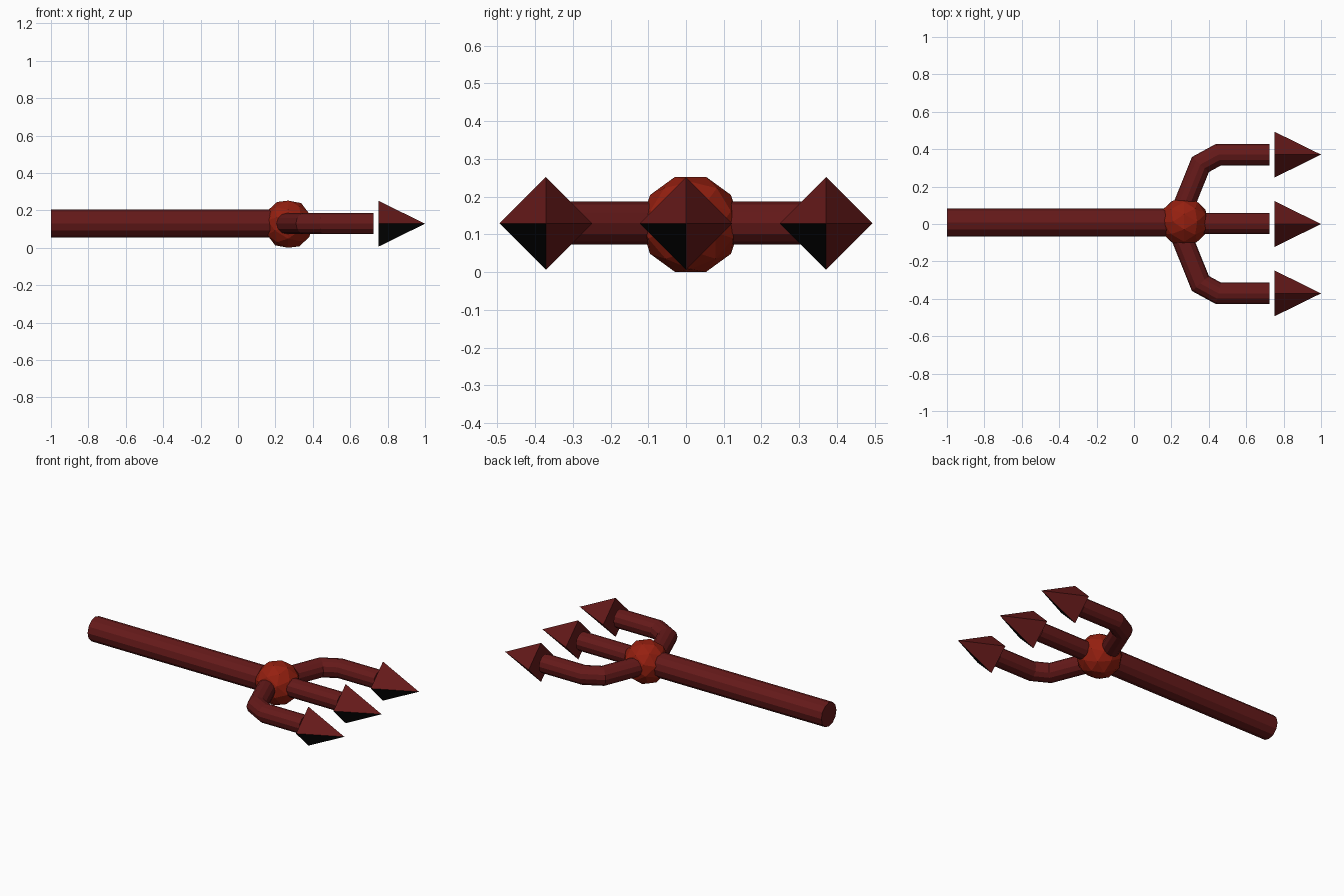
import bpy, bmesh, math
from mathutils import Matrix, Vector

if "Cube" in bpy.data.objects:
    bpy.data.objects.remove(bpy.data.objects["Cube"])


def material(name, rgb):
    m = bpy.data.materials.new(name)
    m.diffuse_color = (*rgb, 1)
    m.use_nodes = True
    m.node_tree.nodes["Principled BSDF"].inputs["Base Color"].default_value = m.diffuse_color
    return m


DARK_RED = material("dark_red", (0.13, 0.010, 0.010))
BRIGHT_RED = material("bright_red", (0.30, 0.014, 0.005))
BLACK = material("black", (0.004, 0.004, 0.004))
Z = 0.128


def finish(name, bm, *mats):
    bmesh.ops.recalc_face_normals(bm, faces=bm.faces)
    mesh = bpy.data.meshes.new(name)
    bm.to_mesh(mesh)
    bm.free()
    for m in mats:
        mesh.materials.append(m)
    ob = bpy.data.objects.new(name, mesh)
    bpy.context.collection.objects.link(ob)
    return ob


def tube(name, path, radius, z=Z, sides=12):
    """Sweep a round section along a path in the xy plane with mitred bends."""
    pts = [Vector(p) for p in path]
    bm = bmesh.new()
    rings = []
    for i, p in enumerate(pts):
        d_in = (p - pts[i - 1]).normalized() if i else (pts[1] - p).normalized()
        d_out = (pts[i + 1] - p).normalized() if i < len(pts) - 1 else d_in
        t = (d_in + d_out).normalized()
        side = Vector((-t.y, t.x)) / t.dot(d_in)
        ring = []
        for k in range(sides):
            a = 2 * math.pi * k / sides
            q = p + side * radius * math.cos(a)
            ring.append(bm.verts.new((q.x, q.y, z + radius * math.sin(a))))
        rings.append(ring)
    for a, b in zip(rings, rings[1:]):
        for k in range(sides):
            n = (k + 1) % sides
            bm.faces.new((a[k], a[n], b[n], b[k]))
    bm.faces.new(rings[0])
    bm.faces.new(rings[-1])
    return finish(name, bm, DARK_RED)


def spearhead(name, y):
    """Four-sided point with its lower front face in black."""
    bm = bmesh.new()
    bmesh.ops.create_cone(bm, cap_ends=True, segments=4, radius1=0.123,
                          radius2=0, depth=0.25,
                          matrix=Matrix.Translation((0.875, y, Z + 0.001))
                          @ Matrix.Rotation(math.pi / 2, 4, 'Y'))
    bmesh.ops.remove_doubles(bm, verts=bm.verts, dist=1e-5)
    for f in bm.faces:
        c = f.calc_center_median()
        if c.y < y - 0.01 and c.z < Z - 0.01:
            f.material_index = 1
    return finish(name, bm, DARK_RED, BLACK)


# Shaft
tube("shaft", [(-1, 0.007), (0.22, 0.007)], 0.075, z=0.13)

# Faceted ball joining the prongs
ball = bmesh.new()
bmesh.ops.create_icosphere(ball, subdivisions=2, radius=0.1325,
                           matrix=Matrix.Translation((0.268, 0.012, 0.1265))
                           @ Matrix.Rotation(math.pi / 2, 4, 'Y'))
finish("ball_joint", ball, BRIGHT_RED)

# Prongs
tube("middle_prong", [(0.3, 0.003), (0.725, 0.003)], 0.057, z=0.13)
for s, label in ((1, "back"), (-1, "front")):
    path = [(0.235, 0.02), (0.355, 0.318), (0.452, 0.371), (0.725, 0.371)]
    tube(label + "_prong", [(x, s * y) for x, y in path], 0.057, z=0.13)

# Points ahead of the prongs
for label, y in (("back", 0.371), ("middle", 0.0), ("front", -0.371)):
    spearhead(label + "_point", y)
